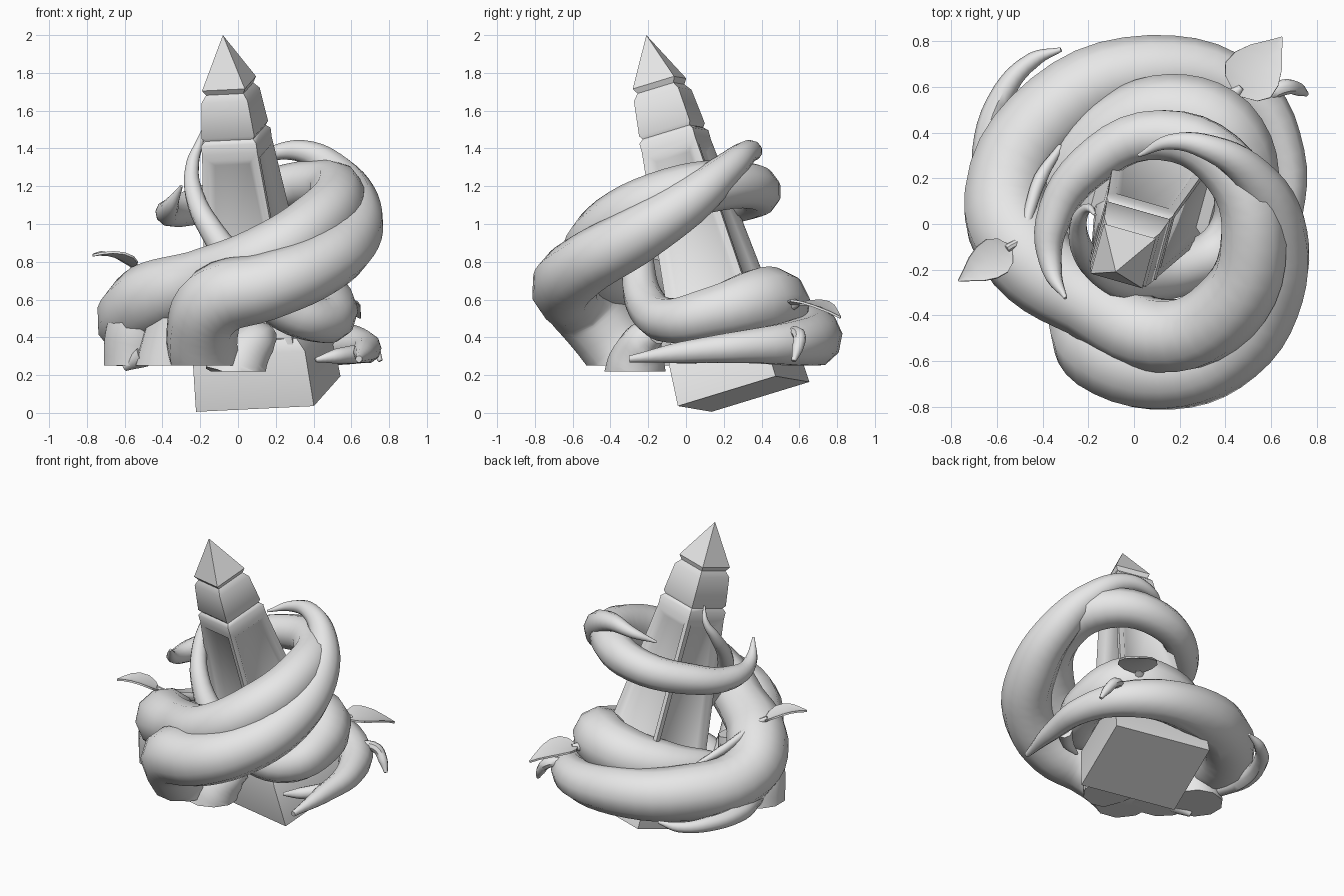
import bpy, bmesh, math
from mathutils import Vector, Matrix

if "Cube" in bpy.data.objects:
    bpy.data.objects.remove(bpy.data.objects["Cube"])

stone = bpy.data.materials.new("pale_grey")
stone.diffuse_color = (0.8, 0.8, 0.8, 1)
stone.use_nodes = True
stone.node_tree.nodes["Principled BSDF"].inputs["Base Color"].default_value = stone.diffuse_color


def finish(name, bm):
    bmesh.ops.recalc_face_normals(bm, faces=bm.faces)
    me = bpy.data.meshes.new(name)
    bm.to_mesh(me)
    bm.free()
    me.materials.append(stone)
    ob = bpy.data.objects.new(name, me)
    bpy.context.collection.objects.link(ob)
    return ob


def smooth(ob, angle=45):
    bpy.ops.object.select_all(action='DESELECT')
    ob.select_set(True)
    bpy.context.view_layer.objects.active = ob
    bpy.ops.object.shade_smooth_by_angle(angle=math.radians(angle))


# --- leaning obelisk: square rings (height along axis, half width) ---
foot, tip = Vector((0.16, 0.305, 0.10)), Vector((-0.08, -0.21, 2.0))
height = (tip - foot).length
axis = (tip - foot).normalized()
side = Vector((0.63, -0.18, 0.03))
side = (side - axis * side.dot(axis)).normalized()
frame = Matrix((side, axis.cross(side), axis)).transposed()


def tower(name, rings, panel=None, depth=1.0):
    bm = bmesh.new()
    loops = []
    for h, w in rings:
        if w == 0:
            loops.append([bm.verts.new(foot + axis * h)] * 4)
        else:
            loops.append([bm.verts.new(foot + frame @ Vector((sx * w, sy * w * depth, h)))
                          for sx, sy in ((-1, -1), (1, -1), (1, 1), (-1, 1))])
    bm.faces.new(loops[0])
    if rings[-1][1]:
        bm.faces.new(loops[-1])
    panels = []
    for k, (a, b) in enumerate(zip(loops, loops[1:])):
        for i in range(4):
            j = (i + 1) % 4
            quad = [a[i], a[j], b[j], b[i]]
            f = bm.faces.new(list(dict.fromkeys(quad)))
            if k == panel:
                panels.append(f)
    bmesh.ops.recalc_face_normals(bm, faces=bm.faces)
    if panels:  # sunken panels with sloping borders on the four shaft sides
        bmesh.ops.inset_individual(bm, faces=panels, thickness=0.045, depth=0)
        bmesh.ops.inset_individual(bm, faces=panels, thickness=0.04, depth=-0.03)
    smooth(finish(name, bm), 50)


tower("obelisk_base", [(0, 0.325), (0.30, 0.31), (0.36, 0.26)], depth=0.86)
tower("obelisk_shaft", [(0.3, 0.245), (1.37, 0.152), (1.42, 0.152), (1.45, 0.125)], panel=0)
tower("obelisk_collar", [(1.42, 0.12), (1.46, 0.145), (1.65, 0.127), (1.69, 0.10)])
tower("obelisk_point", [(1.67, 0.095), (1.715, 0.118), (height, 0)])


# --- vines: (x, y, z, radius) paths swept into round tubes ---
def vine(name, pts, sides=3, floor=None):
    cu = bpy.data.curves.new(name, 'CURVE')
    cu.dimensions = '3D'
    cu.bevel_depth = 1
    cu.bevel_resolution = sides
    cu.resolution_u = 5
    cu.use_fill_caps = True
    sp = cu.splines.new('BEZIER')
    sp.bezier_points.add(len(pts) - 1)
    for bp, (x, y, z, r) in zip(sp.bezier_points, pts):
        bp.co = (x, y, z)
        bp.radius = r
        bp.handle_left_type = bp.handle_right_type = 'AUTO'
    tmp = bpy.data.objects.new(name + "_path", cu)
    bpy.context.collection.objects.link(tmp)
    bpy.context.view_layer.update()
    me = bpy.data.meshes.new_from_object(tmp.evaluated_get(bpy.context.evaluated_depsgraph_get()))
    bpy.data.objects.remove(tmp)
    bm = bmesh.new()
    bm.from_mesh(me)
    bpy.data.meshes.remove(me)
    bmesh.ops.remove_doubles(bm, verts=bm.verts, dist=0.0005)
    if floor is not None:  # flat underside
        cut = bmesh.ops.bisect_plane(bm, geom=bm.verts[:] + bm.edges[:] + bm.faces[:],
                                     plane_co=(0, 0, floor), plane_no=(0, 0, 1), clear_inner=True)
        edges = [e for e in cut['geom_cut'] if isinstance(e, bmesh.types.BMEdge)]
        bmesh.ops.holes_fill(bm, edges=edges, sides=0)
    ob = finish(name, bm)
    smooth(ob)


# long vine: low tail on the right, round the back, up the front, round the top
vine("outer_vine", [
    (0.64, -0.30, 0.285, 0.018), (0.67, -0.02, 0.32, 0.06), (0.66, 0.30, 0.35, 0.09),
    (0.48, 0.58, 0.37, 0.125), (0.08, 0.67, 0.40, 0.16), (-0.34, 0.50, 0.43, 0.18),
    (-0.56, 0.12, 0.48, 0.19), (-0.46, -0.14, 0.60, 0.20), (-0.20, -0.34, 0.70, 0.165),
    (0.12, -0.49, 0.82, 0.165), (0.40, -0.38, 0.99, 0.165), (0.525, -0.07, 1.15, 0.15),
    (0.42, 0.24, 1.21, 0.13), (0.12, 0.39, 1.17, 0.115), (-0.20, 0.25, 1.10, 0.10),
    (-0.36, 0.0, 1.06, 0.075), (-0.36, -0.20, 1.09, 0.045), (-0.30, -0.325, 1.20, 0.008)],
    floor=0.25)

# front vine: rooted at the front left, ending thin above the back
vine("front_vine", [
    (-0.16, -0.26, 0.20, 0.19), (-0.19, -0.42, 0.42, 0.19), (-0.12, -0.56, 0.59, 0.195),
    (0.15, -0.64, 0.67, 0.18), (0.43, -0.54, 0.78, 0.165), (0.60, -0.28, 0.93, 0.155),
    (0.62, 0.0, 1.11, 0.13), (0.51, 0.22, 1.29, 0.09), (0.34, 0.33, 1.385, 0.06),
    (0.16, 0.36, 1.37, 0.035), (0.02, 0.30, 1.32, 0.008)], floor=0.25)

# inner vine: swollen behind, round the right, thin up the left of the shaft
vine("inner_vine", [
    (-0.36, 0.02, 0.48, 0.04), (-0.29, 0.22, 0.51, 0.10), (-0.10, 0.40, 0.53, 0.155),
    (0.16, 0.48, 0.57, 0.18), (0.38, 0.40, 0.59, 0.185), (0.49, 0.15, 0.53, 0.145),
    (0.42, -0.08, 0.49, 0.12), (0.22, -0.20, 0.56, 0.11), (0.02, -0.25, 0.75, 0.09),
    (-0.13, -0.22, 0.95, 0.065), (-0.23, -0.10, 1.15, 0.05), (-0.24, 0.02, 1.32, 0.035),
    (-0.20, 0.07, 1.44, 0.02), (-0.17, 0.04, 1.53, 0.006)])

# short roots and spurs
vine("left_root", [(-0.46, -0.10, 0.60, 0.16), (-0.53, -0.05, 0.42, 0.18),
                   (-0.55, -0.03, 0.22, 0.17)], floor=0.25)
vine("middle_root", [(-0.30, -0.20, 0.58, 0.16), (-0.37, -0.16, 0.22, 0.19)], floor=0.25)
vine("front_root", [(0.16, -0.16, 0.42, 0.06), (0.10, -0.22, 0.38, 0.11),
                    (0.02, -0.26, 0.28, 0.15), (-0.02, -0.27, 0.18, 0.17)], floor=0.22)
vine("back_left_spur", [(-0.62, 0.10, 0.32, 0.05), (-0.65, 0.32, 0.31, 0.06),
                        (-0.57, 0.58, 0.30, 0.05), (-0.44, 0.72, 0.30, 0.035),
                        (-0.32, 0.765, 0.32, 0.01)], 2)
vine("left_foot_spur", [(-0.50, -0.20, 0.30, 0.06), (-0.60, -0.15, 0.24, 0.02)], 2)
vine("right_spur", [(0.56, 0.55, 0.43, 0.03), (0.66, 0.60, 0.41, 0.035),
                    (0.72, 0.59, 0.34, 0.03), (0.755, 0.57, 0.275, 0.012)], 2)
vine("right_foot_spur", [(0.62, 0.05, 0.31, 0.05), (0.52, -0.04, 0.30, 0.04),
                         (0.41, -0.08, 0.28, 0.012)], 2)

# leaf stems
vine("left_leaf_stem", [(-0.32, 0.34, 0.56, 0.015), (-0.41, 0.20, 0.63, 0.03),
                        (-0.46, 0.05, 0.69, 0.025), (-0.49, -0.06, 0.74, 0.018),
                        (-0.56, -0.11, 0.78, 0.018)], 2)
vine("right_leaf_stem", [(0.40, 0.50, 0.58, 0.03), (0.42, 0.55, 0.575, 0.04),
                         (0.47, 0.60, 0.58, 0.015)], 2)


# --- leaves: arched blade with a centre fold ---
def leaf(name, base, end, width, arch, thick=0.012):
    base, end = Vector(base), Vector(end)
    across = (end - base).cross(Vector((0, 0, 1))).normalized()
    bm = bmesh.new()
    rows = []
    for t, w in ((0, 0.15), (0.1, 0.72), (0.25, 1), (0.45, 0.95), (0.65, 0.7),
                 (0.85, 0.3), (1, 0.02)):
        mid = base.lerp(end, t) + Vector((0, 0, arch * 4 * t * (1 - t)))
        rows.append([bm.verts.new(mid + across * (s * w * width / 2)
                                  + Vector((0, 0, 0.02 * abs(s) * w))) for s in (-1, 0, 1)])
    for a, b in zip(rows, rows[1:]):
        for i in (0, 1):
            bm.faces.new((a[i], a[i + 1], b[i + 1], b[i]))
    bmesh.ops.recalc_face_normals(bm, faces=bm.faces)
    bmesh.ops.solidify(bm, geom=bm.faces[:], thickness=thick)
    smooth(finish(name, bm), 40)


leaf("right_leaf", (0.45, 0.57, 0.58), (0.65, 0.82, 0.51), 0.25, 0.025)
leaf("left_leaf", (-0.54, -0.10, 0.77), (-0.77, -0.25, 0.84), 0.17, 0.03)
